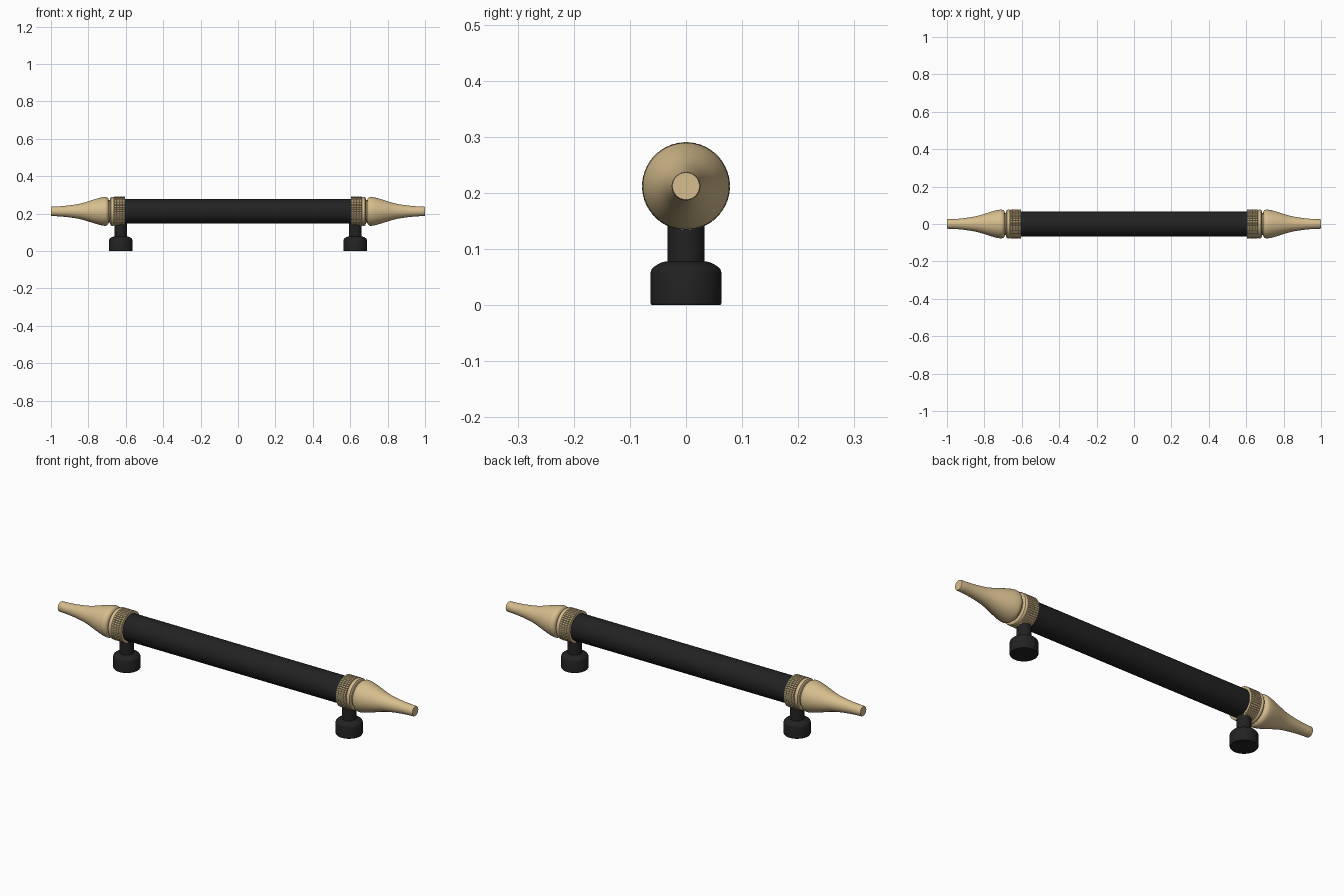
import bpy, bmesh, math
from mathutils import Matrix

cube = bpy.data.objects.get("Cube")
if cube:
    bpy.data.objects.remove(cube, do_unlink=True)

AXIS_Z = 0.212
POST_X = 0.627


def material(name, rgb, metallic=0.0):
    m = bpy.data.materials.new(name)
    m.use_nodes = True
    m.diffuse_color = (*rgb, 1)
    m.node_tree.nodes["Principled BSDF"].inputs["Base Color"].default_value = (*rgb, 1)
    return m


brass = material("satin brass", (0.67, 0.51, 0.27))
black = material("matt black", (0.016, 0.016, 0.016))


def lathe(name, profile, mat, matrix, segments=64, knurl_rows=None):
    """Revolve (radius, height) points about z, cap both ends, then place."""
    bm = bmesh.new()
    rings = [[bm.verts.new((r * math.cos(a), r * math.sin(a), h))
              for a in (2 * math.pi * i / segments for i in range(segments))]
             for r, h in profile]
    bm.faces.new(rings[0][::-1])
    bm.faces.new(rings[-1])
    side = []
    for lo, hi in zip(rings, rings[1:]):
        for i in range(segments):
            j = (i + 1) % segments
            side.append(bm.faces.new((lo[i], lo[j], hi[j], hi[i])))
    if knurl_rows:
        # raise every cell into a small stud
        bm.normal_update()
        bmesh.ops.inset_individual(bm, faces=side, thickness=0.0016, depth=0.004)
    bm.transform(matrix)
    bmesh.ops.recalc_face_normals(bm, faces=bm.faces[:])
    mesh = bpy.data.meshes.new(name)
    bm.to_mesh(mesh)
    bm.free()
    mesh.materials.append(mat)
    ob = bpy.data.objects.new(name, mesh)
    bpy.context.collection.objects.link(ob)
    bpy.ops.object.select_all(action='DESELECT')
    ob.select_set(True)
    bpy.context.view_layer.objects.active = ob
    bpy.ops.object.shade_smooth_by_angle(angle=math.radians(30))
    return ob


# half profiles, measured outward along the bar
finial = [(0.058, 0.690), (0.068, 0.693), (0.074, 0.699), (0.077, 0.707),
          (0.077, 0.715), (0.075, 0.728), (0.070, 0.748), (0.063, 0.772),
          (0.055, 0.797), (0.047, 0.822), (0.040, 0.850), (0.035, 0.880),
          (0.031, 0.910), (0.028, 0.940), (0.026, 0.970), (0.0255, 0.995),
          (0.024, 1.0)]
ring = [(0.070, 0.660), (0.076, 0.664), (0.078, 0.668), (0.078, 0.674),
        (0.075, 0.680), (0.068, 0.683), (0.060, 0.684), (0.060, 0.694)]
knurl = [(0.0745, 0.604 + 0.0145 * i) for i in range(5)]

# mounting post, measured upward
foot = [(0.061, 0.0), (0.063, 0.003), (0.063, 0.058), (0.061, 0.064),
        (0.056, 0.069), (0.048, 0.074), (0.040, 0.077), (0.033, 0.078)]
stem = [(0.033, 0.07), (0.033, 0.2)]

lift = Matrix.Translation((0, 0, AXIS_Z))
along_x = lift @ Matrix.Rotation(math.pi / 2, 4, 'Y')
lathe("grip_bar", [(0.066, -0.64), (0.066, 0.64)], black, along_x)

for side, sign in (("left", 1), ("right", -1)):
    end = lift @ Matrix.Rotation(sign * math.pi / 2, 4, 'Y')
    lathe(side + "_finial", finial, brass, end)
    lathe(side + "_collar_ring", ring, brass, end)
    lathe(side + "_knurled_collar", knurl, brass, end, 48, knurl_rows=True)
    base = Matrix.Translation((sign * POST_X, 0, 0))
    lathe(side + "_foot", foot, black, base)
    lathe(side + "_stem", stem, black, base)
